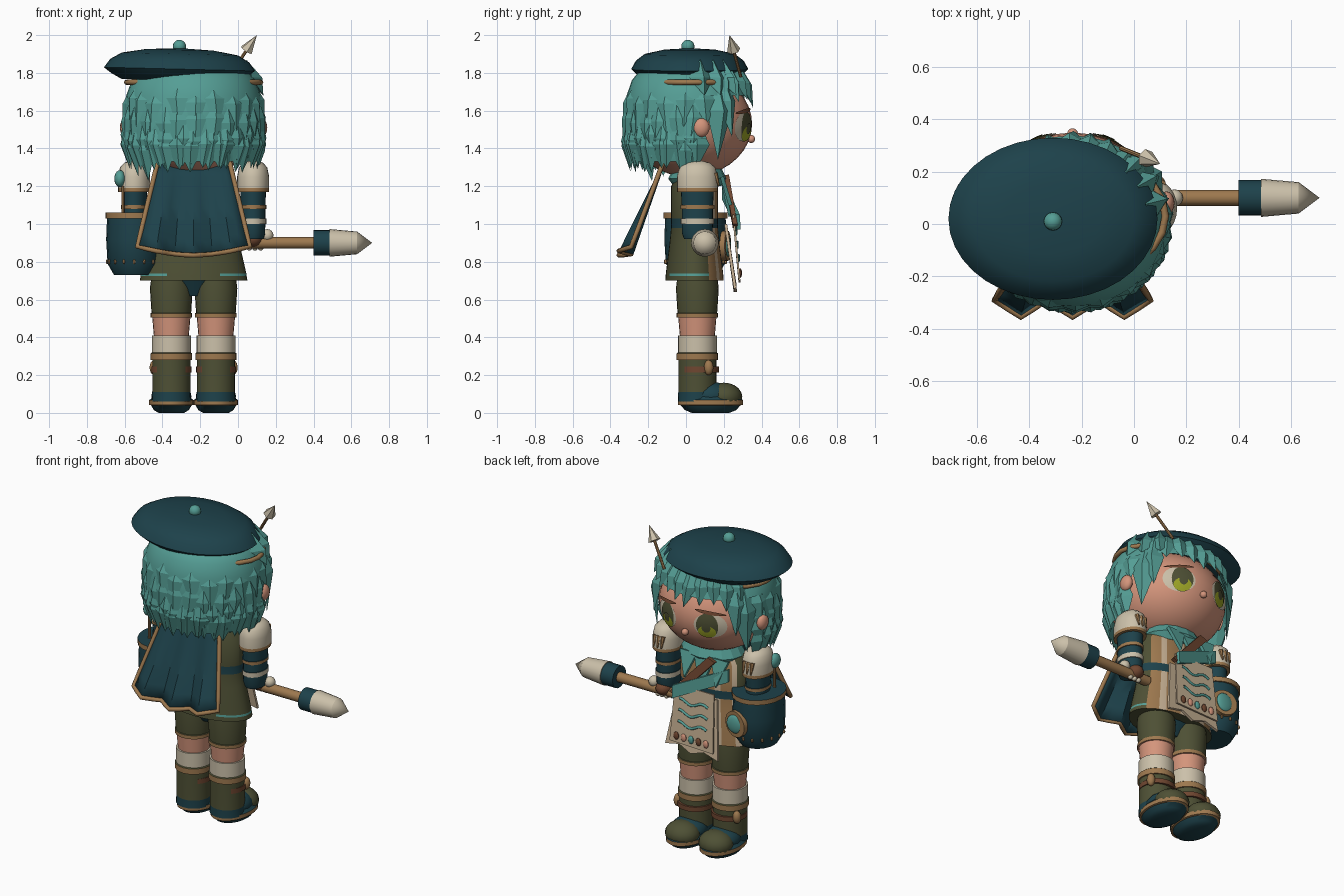
import bpy, bmesh, math, random
from mathutils import Vector, Matrix

if "Cube" in bpy.data.objects:
    bpy.data.objects.remove(bpy.data.objects["Cube"])

random.seed(4)
PALETTE = [("teal", (.09, .34, .30)), ("navy", (.0125, .054, .07)), ("olive", (.076, .08, .035)),
           ("tan", (.34, .19, .078)), ("cream", (.60, .53, .40)), ("skin", (.66, .30, .20)),
           ("brown", (.16, .062, .03)), ("lime", (.34, .38, .02)), ("parchment", (.56, .43, .29))]
TEAL, NAVY, OLIVE, TAN, CREAM, SKIN, BROWN, LIME, PAPER = range(9)
MATS = []
for n, c in PALETTE:
    m = bpy.data.materials.new(n)
    m.diffuse_color = (*c, 1)
    m.use_nodes = True
    m.node_tree.nodes["Principled BSDF"].inputs["Base Color"].default_value = m.diffuse_color
    MATS.append(m)
CX = -0.235  # body centre line


def finish(name, bm, smooth=True, loc=(0, 0, 0), rot=(0, 0, 0), fix=True):
    if fix:
        bmesh.ops.recalc_face_normals(bm, faces=bm.faces[:])
    me = bpy.data.meshes.new(name)
    bm.to_mesh(me)
    bm.free()
    for m in MATS:
        me.materials.append(m)
    for p in me.polygons:
        p.use_smooth = smooth
    if smooth:
        me.set_sharp_from_angle(angle=math.radians(40))
    ob = bpy.data.objects.new(name, me)
    ob.location, ob.rotation_euler = loc, rot
    bpy.context.collection.objects.link(ob)
    return ob


def lathe(name, bands, c, sx, sy, seg=24, rule=None, smooth=True, rot=(0, 0, 0), caps=True):
    """Stack of rings (z, radius, colour above); rule(angle, band) may override the colour, -1 skips."""
    bm = bmesh.new()
    ang = [2 * math.pi * i / seg for i in range(seg)]
    rings = [[bm.verts.new((sx * r * math.cos(a), sy * r * math.sin(a), z)) for a in ang] for z, r, _ in bands]
    for k in range(len(bands) - 1):
        for i in range(seg):
            j = (i + 1) % seg
            col = bands[k][2]
            if rule:
                col = rule(ang[i] + math.pi / seg, k, col)
            if col >= 0:
                bm.faces.new((rings[k][i], rings[k][j], rings[k + 1][j], rings[k + 1][i])).material_index = col
    if caps:
        bm.faces.new(rings[0]).material_index = bands[0][2]
        bm.faces.new(rings[-1]).material_index = bands[-1][2]
    return finish(name, bm, smooth, c, rot)


def rod(name, p, q, r1, r2, col, seg=12):
    p, q = Vector(p), Vector(q)
    bm = bmesh.new()
    mat = Matrix.Translation((p + q) / 2) @ (q - p).to_track_quat('Z', 'Y').to_matrix().to_4x4()
    bmesh.ops.create_cone(bm, cap_ends=True, segments=seg, radius1=r1, radius2=r2, depth=(q - p).length, matrix=mat)
    for f in bm.faces:
        f.material_index = col
    return finish(name, bm)


def ball(name, c, r, col, seg=16):
    bm = bmesh.new()
    bmesh.ops.create_uvsphere(bm, u_segments=seg, v_segments=seg // 2 + 2, radius=1)
    bmesh.ops.scale(bm, vec=r if isinstance(r, tuple) else (r, r, r), verts=bm.verts)
    for f in bm.faces:
        f.material_index = col
    return finish(name, bm, loc=c)


def plate(name, pts, col, thick=.008):
    bm = bmesh.new()
    bm.faces.new([bm.verts.new(p) for p in pts]).material_index = col
    ob = finish(name, bm, False)
    mod = ob.modifiers.new("thickness", 'SOLIDIFY')
    mod.thickness, mod.offset = thick, 0
    return ob


def tube(name, pts, r, col, cyclic=False):
    cu = bpy.data.curves.new(name, 'CURVE')
    cu.dimensions, cu.bevel_depth, cu.bevel_resolution = '3D', r, 2
    s = cu.splines.new('POLY')
    s.points.add(len(pts) - 1)
    for sp, p in zip(s.points, pts):
        sp.co = (*p, 1)
    s.use_cyclic_u = cyclic
    cu.materials.append(MATS[col])
    bpy.context.collection.objects.link(bpy.data.objects.new(name, cu))


# Head, nose and ears
HC, HR = Vector((CX, .02, 1.53)), (.34, .33, .28)
ball("head", HC, HR, SKIN, 32)
ball("nose", (CX, .345, 1.45), .021, SKIN)


def face_patch(name, cx, cz, rx, rz, lift, col, tilt=0):
    """Ellipse laid on the front of the head."""
    bm = bmesh.new()
    rings = []
    for k in (.02, .35, .7, 1):
        ring = []
        for i in range(20):
            a = 2 * math.pi * i / 20
            u, w = rx * k * math.cos(a), rz * k * math.sin(a)
            x = cx + u * math.cos(tilt) - w * math.sin(tilt)
            z = cz + u * math.sin(tilt) + w * math.cos(tilt)
            d = 1 - ((x - HC.x) / HR[0]) ** 2 - ((z - HC.z) / HR[2]) ** 2
            ring.append(bm.verts.new((x, HC.y + HR[1] * math.sqrt(max(d, 0)) + lift, z)))
        rings.append(ring)
    bm.faces.new(rings[0][::-1])
    for p, q in zip(rings, rings[1:]):
        for i in range(20):
            j = (i + 1) % 20
            bm.faces.new((p[i], p[j], q[j], q[i]))
    for f in bm.faces:
        f.material_index = col
        f.normal_update()
        if f.normal.y < 0:
            f.normal_flip()
    finish(name, bm, fix=False)


for s, side in ((-1, "left"), (1, "right")):
    ex = CX + s * .15
    face_patch(side + "_eye_white", ex, 1.515, .088, .078, .004, CREAM)
    face_patch(side + "_iris", ex - s * .012, 1.515, .060, .079, .007, OLIVE)
    face_patch(side + "_iris_glow", ex - s * .012, 1.478, .049, .04, .010, LIME)
    face_patch(side + "_pupil", ex - s * .012, 1.505, .024, .03, .013, OLIVE)
    face_patch(side + "_upper_lash", ex, 1.598, .085, .010, .011, BROWN, -s * .15)
    ball(side + "_ear", (CX + s * .36, .08, 1.51), (.03, .045, .05), SKIN)


# Hair: cap open at the face, covered by long overlapping pointed locks
HX, HY, HYC = .372, .34, .012
PROFILE = [(1.33, .93), (1.42, 1.0), (1.55, .99), (1.68, .96), (1.76, .88), (1.82, .74), (1.85, .4)]


def hair_r(z):
    if z <= 1.33:
        return .93 - (1.33 - z) * .9
    for (z0, r0), (z1, r1) in zip(PROFILE, PROFILE[1:]):
        if z <= z1:
            return max(r0 + (r1 - r0) * (z - z0) / (z1 - z0), .8)
    return .8


lathe("hair_cap", [(z, r, TEAL) for z, r in PROFILE], (CX, HYC, 0), HX, HY, 36, caps=False,
      rule=lambda a, k, col: -1 if math.sin(a) > .22 and k < 3 else col)
locks = bmesh.new()


def lock(deg, top, tip, width, out=.03):
    def at(d, z, o):
        a, r = math.radians(d), hair_r(z)
        return locks.verts.new((CX + (HX * r + o) * math.cos(a), HYC + (HY * r + o) * math.sin(a), z))
    mid = top + (tip - top) * .5
    t, b = at(deg, top, -.01), at(deg + random.uniform(-3, 3), tip, out * .4)
    l, r, m = at(deg - width, mid, -.004), at(deg + width, mid, -.004), at(deg, mid, out)
    for f in ((t, l, m), (t, m, r), (l, b, m), (m, b, r), (t, r, l), (l, r, b)):
        locks.faces.new(f)


for top, tip, step in ((1.80, 1.50, 17), (1.70, 1.38, 15), (1.60, 1.30, 13), (1.55, 1.25, 11)):
    d = 168
    while d < 374:
        lock(d + random.uniform(-3, 3), top, tip + random.uniform(-.03, .05), 12, .016)
        d += step
for d in range(40, 146, 13):  # fringe
    lock(d, 1.86, 1.63 + random.uniform(-.02, .03), 11, .03)
for s, d in ((1, 31), (-1, 149)):  # locks beside the face
    lock(d, 1.86, 1.34, 14, .035)
    lock(d + s * 8, 1.84, 1.46, 11, .035)
for d in (14, 30, 45):  # tufts under the hat
    lock(d, 1.87, 1.68, 14, .06)
for f in locks.faces:
    f.material_index = TEAL
finish("hair_locks", locks, False)
tube("headband", [(CX + .355 * math.cos(a * .2618), .03 + .24 * math.sin(a * .2618), 1.75) for a in range(24)],
     .014, TAN, True)

# Beret and the arrow stuck beside it
lathe("beret", [(-.06, .76, NAVY), (-.03, .9, NAVY), (0, 1, NAVY), (.045, .92, NAVY), (.08, .77, NAVY),
                (.102, .45, NAVY), (.11, .05, NAVY)], (-.31, .02, 1.82), .4, .31, 36, rot=(0, .025, 0))
ball("beret_knob", (-.31, .01, 1.94), .035, TEAL)
rod("arrow_shaft", (-.05, .29, 1.78), (.07, .242, 1.955), .009, .009, TAN, 8)
rod("arrow_head", (.045, .252, 1.92), (.1, .23, 2.0), .036, 0, CREAM, 6)


# Torso and flared tunic with a striped front
def tunic_rule(a, k, col):
    if math.sin(a) > .45:
        return NAVY if k == 4 else (TAN, PAPER)[int(a / .2618) % 2]
    return TEAL if k == 1 and abs(math.cos(a)) > .5 else col


lathe("tunic", [(.70, 1, OLIVE), (.725, .985, OLIVE), (.738, .98, OLIVE), (.90, .85, OLIVE), (.98, .8, NAVY),
                (1.03, .8, OLIVE), (1.2, .8, OLIVE), (1.3, .5, OLIVE)], (CX, .045, 0), .285, .155, 36, tunic_rule)
lathe("briefs", [(.62, .4, NAVY), (.72, .9, NAVY)], (CX, .05, 0), .2, .11)

# Legs, boots and arms, mirrored about the centre line
for s, side in ((-1, "left"), (1, "right")):
    lx = CX + s * .118
    lathe(side + "_leg", [(.06, 1, NAVY), (.11, .98, OLIVE), (.28, .98, TAN), (.28, 1.06, TAN), (.315, 1.06, OLIVE),
          (.32, 1, CREAM), (.41, 1, CREAM), (.41, .9, SKIN), (.505, .98, SKIN), (.505, 1.07, TAN),
          (.527, 1.07, OLIVE), (.53, 1.02, OLIVE), (.66, 1.1, OLIVE), (.74, 1.0, OLIVE)], (lx, .06, 0), .103, .103)
    lathe(side + "_sole", [(0, .6, NAVY), (.015, .82, NAVY), (.04, .95, TAN), (.043, 1.04, TAN), (.068, 1.04, NAVY),
          (.075, .95, NAVY), (.115, .78, NAVY)], (lx, .13, 0), .113, .166)
    ball(side + "_toe", (lx, .2, .085), (.106, .098, .075), OLIVE)
    ball(side + "_instep", (lx, .13, .09), (.106, .12, .075), NAVY)
    lathe(side + "_boot_strap", [(.215, 1, BROWN), (.245, 1, BROWN)], (lx, .068, 0), .106, .106)
    ball(side + "_boot_buckle", (lx + s * .09, .12, .24), (.025, .025, .04), TAN)
    ax = CX + s * .315
    lathe(side + "_arm", [(.92, .65, NAVY), (.95, .75, NAVY), (1.0, .76, CREAM), (1.0, .82, CREAM), (1.03, .82, NAVY),
          (1.03, .76, NAVY), (1.08, .76, TAN), (1.08, .83, TAN), (1.1, .83, NAVY), (1.1, .77, NAVY), (1.17, .8, TAN),
          (1.17, 1, TAN), (1.19, 1, CREAM), (1.25, 1, CREAM), (1.3, .88, CREAM), (1.325, .6, CREAM),
          (1.335, .2, CREAM)], (ax, .06, 0), .085, .108)
    for i in (-1, 0, 1):
        rod(side + "_shoulder_tassel", (ax + i * .028, .155, 1.27), (ax + i * .028, .175, 1.2), .014, .004, TAN, 6)
    ball(side + "_hand", (ax, .1, .92), (.05, .06, .045), BROWN)
ball("shoulder_brooch", (CX - .39, .0, 1.24), (.03, .045, .045), TEAL)

# Staff held out to the right
rod("staff", (-.02, .1, .9), (.42, .1, .9), .031, .031, TAN)
rod("staff_collar", (.40, .1, .9), (.49, .1, .9), .068, .068, NAVY, 20)
rod("staff_tip_base", (.485, .1, .9), (.63, .1, .9), .073, .06, CREAM, 20)
rod("staff_tip", (.63, .1, .9), (.71, .1, .9), .06, 0, CREAM, 20)
ball("knuckle_guard", (.155, .1, .94), .033, CREAM, 12)
for x in (.06, .09, .12):
    ball("knuckle_stud", (x, .11, .875), .016, CREAM, 10)


# Cape with three folds and a trimmed edge
def cape_pt(u, v):
    w = .19 + .108 * v
    fold = 1 - abs((u * 3) % 1 * 2 - 1) if u < 1 else 0
    y = -.12 - .17 * v - .065 * v * fold
    return CX + w * (2 * u - 1), y, 1.33 - v * (.45 + .045 * math.sin(math.pi * u))


bm = bmesh.new()
grid = [[bm.verts.new(cape_pt(i / 12, j / 6)) for i in range(13)] for j in range(7)]
for j in range(6):
    for i in range(12):
        bm.faces.new((grid[j][i], grid[j][i + 1], grid[j + 1][i + 1], grid[j + 1][i])).material_index = NAVY
cape = finish("cape", bm)
cape.modifiers.new("thickness", 'SOLIDIFY').thickness = .012
tube("cape_trim", [cape_pt(0, j / 6) for j in range(6)] + [cape_pt(i / 12, 1) for i in range(13)]
     + [cape_pt(1, j / 6) for j in range(5, -1, -1)], .013, TAN)

# Side pouch with medallion
BX, BY = -.55, .05
lathe("pouch", [(.73, .72, NAVY), (.79, .95, NAVY), (.92, 1, NAVY), (1.03, .97, TAN), (1.03, 1.03, TAN),
                (1.06, 1.03, NAVY), (1.06, .85, NAVY)], (BX, BY, 0), .148, .165, 20)
rod("medallion_rim", (-.505, .195, .885), (-.499, .222, .885), .08, .08, TAN, 24)
ball("medallion_gem", (-.499, .22, .885), (.058, .018, .058), TEAL, 20)
for i in range(16):
    a = i * math.pi / 8
    ball("pouch_stud", (BX + .143 * math.cos(a), BY + .16 * math.sin(a), .8), (.008, .008, .013), TAN, 6)
rod("pouch_cord", (-.61, -.02, 1.04), (-.61, -.02, 1.2), .008, .008, TAN, 8)

# Scarf and chest straps
lathe("scarf", [(1.2, .9, TEAL), (1.24, 1.1, TEAL), (1.3, .9, TEAL)], (CX, .06, 0), .18, .14, 16, smooth=False)
for x, z, w in ((-.14, 1.09, .06), (-.03, 1.04, .07), (.08, 1.1, .06)):
    plate("scarf_point", [(CX + x - w, .19, 1.25), (CX + x + w, .19, 1.25), (CX + x, .235, z)], TEAL, .02)
plate("scarf_tail", [(-.44, .2, 1.21), (-.1, .275, 1.05), (-.1, .28, .97), (-.44, .2, 1.13)], TEAL, .02)
plate("chest_strap", [(-.36, .215, 1.24), (-.31, .215, 1.26), (-.07, .26, 1.0), (-.12, .26, .98)], BROWN, .025)

# Hanging parchment with waves and beads, over a ragged cloth
plate("ragged_cloth", [(-.37, .21, 1.0), (-.09, .21, 1.0), (-.04, .26, .66), (-.14, .26, .68), (-.22, .262, .64),
                       (-.31, .26, .67), (-.41, .26, .64)], PAPER, .015)
plate("parchment", [(-.375, .25, 1.05), (-.1, .25, 1.05), (-.085, .283, .7), (-.39, .283, .69)], PAPER, .01)
for z in (.96, .89, .82):
    tube("parchment_wave", [(-.34 + .02 * i, .256 + (1.05 - z) * .095, z + .014 * math.sin(i * .8))
                            for i in range(11)], .008, TEAL)
for i, col in enumerate((SKIN, BROWN, TEAL, SKIN, BROWN)):
    ball("bead", (-.34 + .052 * i, .287, .74), (.019, .01, .025), col, 10)
